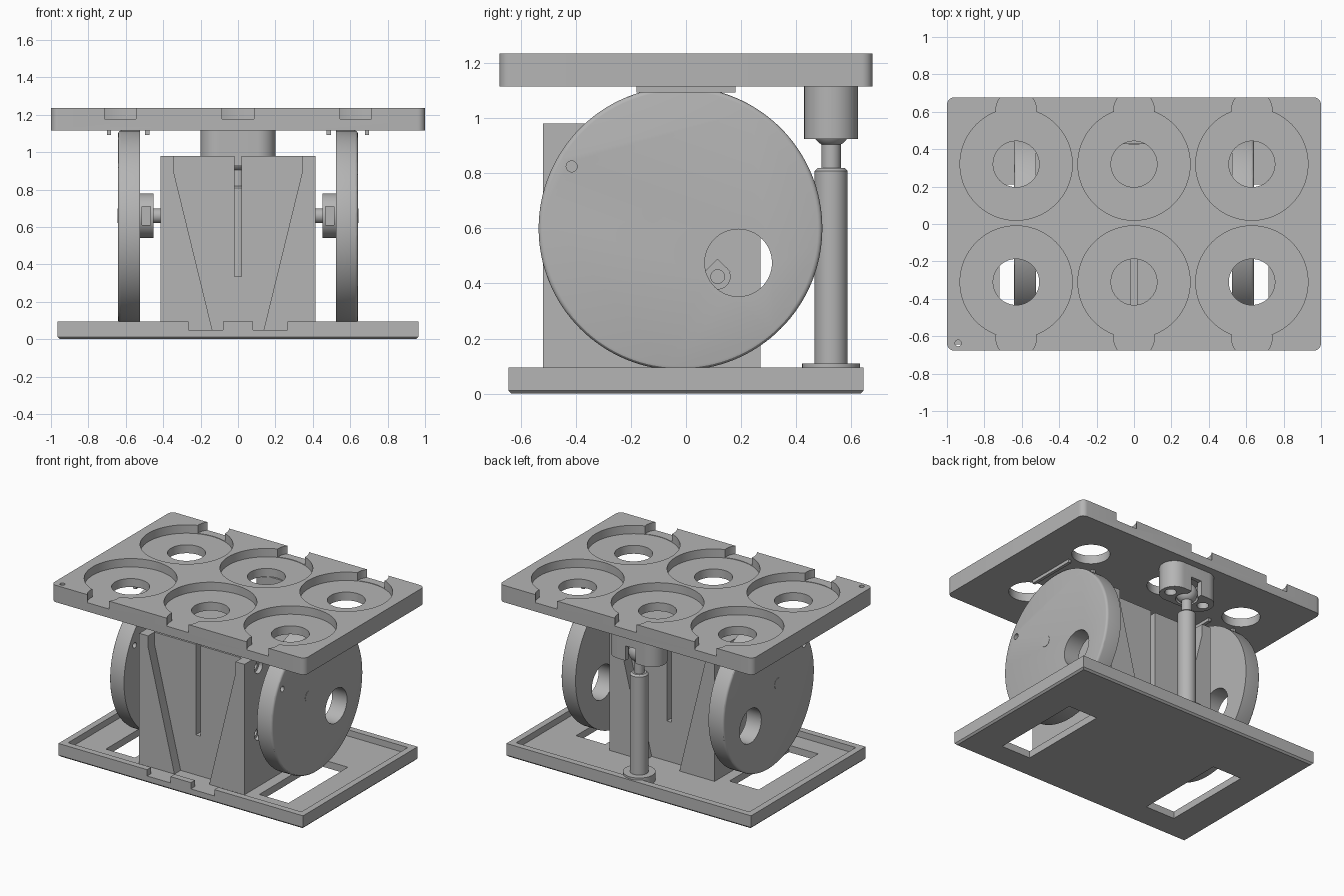
import bpy, bmesh, math
from mathutils import Matrix, Vector

if "Cube" in bpy.data.objects:
    bpy.data.objects.remove(bpy.data.objects["Cube"], do_unlink=True)

grey = bpy.data.materials.new("plain_grey")
grey.use_nodes = True
grey.diffuse_color = (0.46, 0.46, 0.46, 1)
bsdf = grey.node_tree.nodes["Principled BSDF"]
bsdf.inputs["Base Color"].default_value = grey.diffuse_color
AXES = {"x": Matrix.Rotation(math.pi / 2, 4, "Y"),
        "y": Matrix.Rotation(-math.pi / 2, 4, "X"),
        "z": Matrix.Identity(4)}


def finish(name, bm):
    bmesh.ops.recalc_face_normals(bm, faces=bm.faces)
    mesh = bpy.data.meshes.new(name)
    bm.to_mesh(mesh)
    bm.free()
    mesh.materials.append(grey)
    ob = bpy.data.objects.new(name, mesh)
    bpy.context.collection.objects.link(ob)
    return ob


def box(name, x, y, z):
    """Box given by its (low, high) limits on each axis."""
    bm = bmesh.new()
    bmesh.ops.create_cube(bm, size=1)
    for v in bm.verts:
        v.co = Vector([(a + b) / 2 + c * (b - a) for (a, b), c in zip((x, y, z), v.co)])
    return finish(name, bm)


def cyl(name, centre, r, depth, axis="z", n=64, top=None):
    bm = bmesh.new()
    bmesh.ops.create_cone(bm, cap_ends=True, segments=n, radius1=r,
                          radius2=r if top is None else top, depth=depth,
                          matrix=Matrix.Translation(centre) @ AXES[axis])
    return finish(name, bm)


def prism(name, profile, y0, y1):
    """Profile in x and z, extruded along y."""
    bm = bmesh.new()
    face = bm.faces.new([bm.verts.new((x, y0, z)) for x, z in profile])
    new = bmesh.ops.extrude_face_region(bm, geom=[face])["geom"]
    bmesh.ops.translate(bm, vec=(0, y1 - y0, 0),
                        verts=[g for g in new if isinstance(g, bmesh.types.BMVert)])
    return finish(name, bm)


def modify(ob, kind, **settings):
    mod = ob.modifiers.new(kind.lower(), kind)
    for key, value in settings.items():
        setattr(mod, key, value)
    bpy.context.view_layer.objects.active = ob
    bpy.ops.object.modifier_apply(modifier=mod.name)


def combine(ob, others, operation="DIFFERENCE"):
    for other in others:
        modify(ob, "BOOLEAN", object=other, operation=operation, solver="EXACT")
        bpy.data.objects.remove(other, do_unlink=True)


def bevel_edges(ob, width, segments, rule):
    bm = bmesh.new()
    bm.from_mesh(ob.data)
    bmesh.ops.bevel(bm, geom=[e for e in bm.edges if rule(e)], offset=width,
                    segments=segments, profile=0.5, affect="EDGES")
    bm.to_mesh(ob.data)
    bm.free()


def smooth(ob):
    bpy.ops.object.select_all(action="DESELECT")
    ob.select_set(True)
    bpy.context.view_layer.objects.active = ob
    bpy.ops.object.shade_smooth_by_angle(angle=math.radians(30))


# Base tray: raised rim, wheel slots and two front notches
base = box("base_tray", (-0.965, 0.965), (-0.645, 0.645), (0, 0.095))
bevel_edges(base, 0.012, 1, lambda e: all(v.co.z < 0.01 for v in e.verts))
cuts = [box("cut", (-0.92, 0.92), (-0.6, 0.6), (0.05, 0.2))]
for s in (-1, 1):
    cuts.append(box("cut", sorted((s * 0.49, s * 0.72)), (-0.46, 0.21), (-0.1, 0.2)))
    cuts.append(box("cut", sorted((s * 0.08, s * 0.265)), (-0.7, -0.58), (0.05, 0.2)))
combine(base, cuts)

# Top plate: six cup recesses with through holes and finger notches
plate = box("top_plate", (-1, 1), (-0.677, 0.677), (1.115, 1.235))
bevel_edges(plate, 0.04, 8, lambda e: abs(e.verts[0].co.z - e.verts[1].co.z) > 0.05)
cuts = [cyl("cut", (-0.94, -0.637, 1.2), 0.017, 0.3, n=24)]
for x in (-0.63, 0, 0.63):
    for y, notch in ((-0.31, -0.61), (0.32, 0.61)):
        cuts.append(cyl("cut", (x, y, 1.275), 0.3, 0.2, n=96))
        cuts.append(cyl("cut", (x, y, 1.2), 0.123, 0.4))
        cuts.append(cyl("cut", (x, notch, 1.278), 0.108, 0.2))
combine(plate, cuts)
smooth(plate)

# Central housing: tapered recess front and back, thin slot through the middle
housing = box("central_housing", (-0.415, 0.415), (-0.52, 0.27), (0.05, 0.98))
half = [(0.135, 0.04), (0.345, 0.9), (0.345, 1.1)]
trough = half + [(-x, z) for x, z in reversed(half)]
cuts = [prism("cut", trough, -0.6, -0.45), prism("cut", trough, 0.19, 0.4),
        box("cut", (-0.018, 0.018), (-0.6, 0.4), (0.335, 1.1))]
# Teardrop bolt holes around the axle, on both sides
for s in (-1, 1):
    for y in (-0.36, 0.115):
        for z in (0.425, 0.9):
            cuts.append(cyl("cut", (s * 0.415, y, z), 0.045, 0.06, "x", 32))
            tip = cyl("cut", (s * 0.415, y, z + 0.018), 0.045, 0.06, "x", 4)
            cuts += [tip, cyl("cut", (s * 0.38, y, z), 0.025, 0.2, "x", 24)]
combine(housing, cuts)
smooth(housing)

for s, side in ((-1, "right"), (1, "left")):
    # Drive wheel with a large window and a small peg hole
    wheel = cyl(side + "_wheel", (s * 0.583, -0.02, 0.6), 0.515, 0.117, "x", 128)
    bevel_edges(wheel, 0.016, 3, lambda e: len(e.link_faces) == 2 and any(
        len(f.verts) > 4 for f in e.link_faces) and e.verts[0].co.x * s > 0.6)
    combine(wheel, [cyl("cut", (s * 0.58, 0.19, 0.475), 0.122, 0.4, "x"),
                    cyl("cut", (s * 0.58, -0.415, 0.825), 0.02, 0.4, "x", 24)])
    smooth(wheel)

    # Hub collar with a screw pocket, and the axle through it
    hub = cyl(side + "_hub", (s * 0.49, -0.12, 0.66), 0.12, 0.078, "x")
    combine(hub, [box("cut", sorted((s * 0.468, s * 0.512)), (-0.3, -0.18), (0.61, 0.71))])
    smooth(hub)
    smooth(cyl(side + "_axle", (s * 0.52, -0.12, 0.66), 0.039, 0.246, "x", 40))

    # Guide rails under the plate either side of the wheel
    for x, place in ((0.485, "inner"), (0.69, "outer")):
        box(side + "_" + place + "_rail", sorted((s * x - 0.011, s * x + 0.011)),
            (-0.18, 0.18), (1.093, 1.117))

# Rear support post with foot, neck and ball
Y = 0.527
post = cyl("post", (0, Y, 0.435), 0.06, 0.77)
bevel_edges(post, 0.012, 1, lambda e: any(len(f.verts) > 4 for f in e.link_faces)
            and e.verts[0].co.z > 0.5)
smooth(post)
smooth(cyl("post_foot", (0, Y, 0.08), 0.105, 0.06))
smooth(cyl("post_neck", (0, Y, 0.87), 0.035, 0.13, n=40))
bm = bmesh.new()
bmesh.ops.create_uvsphere(bm, u_segments=40, v_segments=20, radius=0.07,
                          matrix=Matrix.Translation((0, Y, 0.965)))
smooth(finish("post_ball", bm))

# Socket under the plate: rounded ends, ball cavity, rear window, screw holes
socket = box("ball_socket", (-0.2, 0.2), (Y - 0.098, Y + 0.098), (0.925, 1.117))
bevel_edges(socket, 0.097, 12, lambda e: abs(e.verts[0].co.z - e.verts[1].co.z) > 0.1)
cuts = [cyl("cut", (0, Y, 0.955), 0.073, 0.16),
        box("cut", (-0.04, 0.04), (Y, 0.8), (0.9, 1.03))]
cuts += [cyl("cut", (s * 0.135, Y, 0.95), 0.038, 0.2, n=32) for s in (-1, 1)]
combine(socket, cuts)
smooth(socket)
